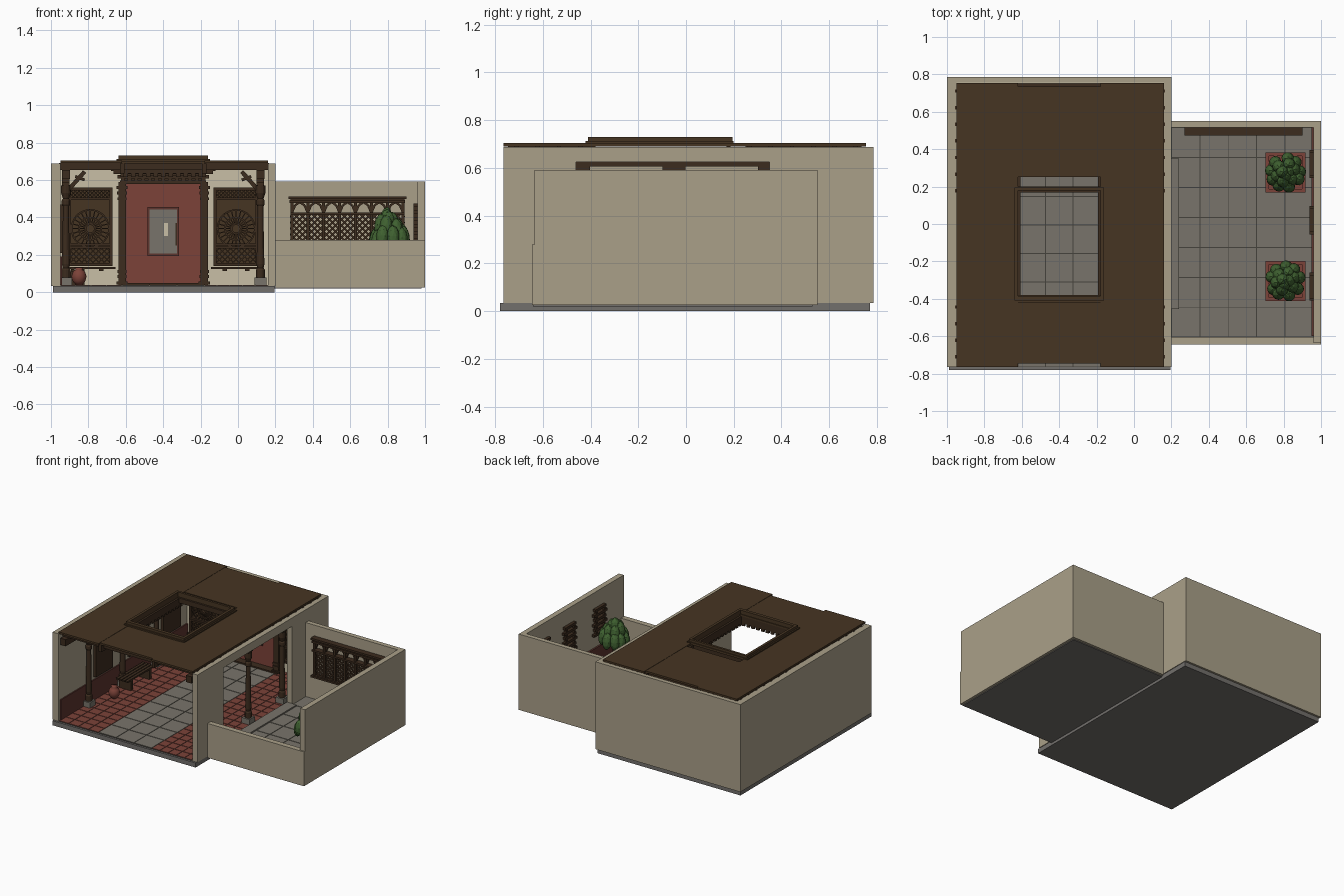
import bpy, bmesh, math, random
from mathutils import Matrix, Vector

random.seed(4)
if "Cube" in bpy.data.objects:
    bpy.data.objects.remove(bpy.data.objects["Cube"])


def material(name, *rgb):
    m = bpy.data.materials.new(name)
    m.use_nodes = True
    m.diffuse_color = (*rgb, 1)
    m.node_tree.nodes["Principled BSDF"].inputs["Base Color"].default_value = (*rgb, 1)
    return m


PLASTER = material("beige plaster", .40, .35, .25)
CREAM = material("cream plaster", .58, .52, .38)
ROOF = material("roof timber", .062, .035, .016)
WOOD = material("dark carved wood", .045, .025, .013)
RED = material("red clay", .20, .055, .04)
STONE = material("grey stone", .19, .175, .145)
SLAB = material("foundation grey", .17, .16, .15)
DADO = material("dark red dado", .11, .035, .028)
GROUT = material("dark grout", .06, .055, .045)
LEAF = material("leaf green", .05, .12, .03)


def box(bm, x, y, z):
    """Box from three (low, high) ranges."""
    size = [b - a for a, b in (x, y, z)]
    mid = [(a + b) / 2 for a, b in (x, y, z)]
    bmesh.ops.create_cube(bm, size=1, matrix=Matrix.Translation(mid) @ Matrix.Diagonal((*size, 1)))


def bar(bm, p, q, y, w, d):
    """Slanted bar between two (x, z) points at depth y."""
    dx, dz = q[0] - p[0], q[1] - p[1]
    m = Matrix.Translation(((p[0] + q[0]) / 2, y, (p[1] + q[1]) / 2))
    m = m @ Matrix.Rotation(-math.atan2(dz, dx), 4, 'Y')
    bmesh.ops.create_cube(bm, size=1, matrix=m @ Matrix.Diagonal((math.hypot(dx, dz), d, w, 1)))


def around(c, half):
    return (c - half, c + half)


def finish(bm, name, mat, smooth=False):
    mesh = bpy.data.meshes.new(name)
    bm.to_mesh(mesh)
    bm.free()
    ob = bpy.data.objects.new(name, mesh)
    bpy.context.collection.objects.link(ob)
    mesh.materials.append(mat)
    if smooth:
        for f in mesh.polygons:
            f.use_smooth = True
    return ob


def boxes(name, mat, *ranges):
    bm = bmesh.new()
    for r in ranges:
        box(bm, *r)
    return finish(bm, name, mat)


def lathe(bm, x, y, profile, sides):
    rings = [[bm.verts.new((x + r * math.cos(t), y + r * math.sin(t), z))
              for t in (math.tau * i / sides for i in range(sides))] for r, z in profile]
    for a, b in zip(rings, rings[1:]):
        for i in range(sides):
            j = (i + 1) % sides
            bm.faces.new((a[i], a[j], b[j], b[i]))
    bm.faces.new(rings[0][::-1])
    bm.faces.new(rings[-1])


def lattice(bm, x0, x1, z0, z1, y, step, w):
    """Crossed diagonal strips clipped to a rectangle."""
    h = z1 - z0
    c = x0 - h + step / 2
    while c < x1:
        a, b = max(x0, c), min(x1, c + h)
        if b - a > w:
            for f in (lambda v: v, lambda v: x0 + x1 - v):
                bar(bm, (f(a), z0 + a - c), (f(b), z0 + b - c), y, w, w)
        c += step


def frame(bm, x, y, z, w):
    box(bm, x, y, (z[0], z[0] + w))
    box(bm, x, y, (z[1] - w, z[1]))
    box(bm, (x[0], x[0] + w), y, z)
    box(bm, (x[1] - w, x[1]), y, z)


# Main extents
L, R, MID = -.95, .16, -.40
WELL = (-.62, -.18)
FLOOR, TOP = .04, .688

# Foundations and walls
boxes("hall_foundation", SLAB, ((-.99, .195), (-.78, .77), (0, FLOOR - .006)))
boxes("garden_foundation", SLAB, ((.195, .98), (-.64, .53), (.02, FLOOR - .006)))
boxes("hall_side_walls", PLASTER,
      ((-1, L), (-.765, .785), (FLOOR - .006, TOP)),
      ((R, .2), (-.765, -.46), (FLOOR - .006, TOP)),
      ((R, .2), (.35, .785), (FLOOR - .006, TOP)),
      ((R, .2), (-.46, .35), (.625, TOP)))
boxes("hall_back_wall", PLASTER, ((L, R), (.757, .785), (FLOOR - .006, TOP)))
boxes("hall_back_lining", CREAM, ((L, R), (.752, .757), (FLOOR, TOP)))
boxes("garden_walls", PLASTER,
      ((.2, .96), (.515, .55), (.025, .592)),
      ((.96, 1), (-.635, .55), (.025, .592)),
      ((.2, 1), (-.645, -.605), (.025, .28)))
boxes("garden_step", STONE, ((.16, .24), (-.455, .35), (.035, .05)))


# Tiled floors
def tiles(name, mat, x, y, size):
    nx, ny = (max(1, round((r[1] - r[0]) / size)) for r in (x, y))
    sx, sy, g = (x[1] - x[0]) / nx, (y[1] - y[0]) / ny, .0025
    bm = bmesh.new()
    for i in range(nx):
        for j in range(ny):
            a, b = x[0] + i * sx, y[0] + j * sy
            box(bm, (a + g, a + sx - g), (b + g, b + sy - g), (FLOOR - .004, FLOOR))
    finish(bm, name, mat)


boxes("floor_grout", GROUT, ((L, R), (-.765, .755), (.033, .037)),
      ((.2, .96), (-.605, .515), (.033, .037)))
HALL_Y = (-.765, .755)
tiles("red_tiles_left", RED, (L, WELL[0]), HALL_Y, .075)
tiles("red_tiles_right", RED, (WELL[1], R), HALL_Y, .075)
tiles("hall_stone_tiles", STONE, WELL, HALL_Y, .15)
tiles("garden_stone_tiles", STONE, (.2, .96), (-.605, .515), .15)

# Roof with a light well
deck = (.69, .704)
boxes("roof_deck", ROOF,
      ((L, WELL[0]), (-.765, .755), deck), ((WELL[1], R), (-.765, .755), deck),
      (WELL, (-.745, -.38), (.688, .702)), (WELL, (.25, .735), (.688, .702)))
bm = bmesh.new()
for ring_x, ring_y, z in ((.24, (-.41, .195), (.70, .73)), (.25, (-.42, .2), (.695, .712))):
    x = around(MID, ring_x)
    for s in (0, 1):
        inner = WELL[s]
        box(bm, tuple(sorted((x[s], inner))), ring_y, z)
    box(bm, WELL, (ring_y[0], -.385), z)
    box(bm, WELL, (.178, ring_y[1]), z)
finish(bm, "light_well_frame", ROOF)

# Rafters and hanging trim under the well
bm = bmesh.new()
for i in range(17):
    y = -.71 + i * .0888
    if -.42 < y < .15:
        box(bm, (L, WELL[0]), around(y, .009), (.655, TOP))
        box(bm, (WELL[1], R), around(y, .009), (.655, TOP))
    else:
        box(bm, (L - .007, R + .007), around(y, .009), (.655, .692))
finish(bm, "rafters", WOOD)
bm = bmesh.new()
for x in WELL:
    box(bm, around(x, .012), (-.745, .735), (.635, TOP))
for y in (-.395, .262):
    box(bm, WELL, around(y, .012), (.635, TOP))
    for i in range(11):
        box(bm, around(-.6 + i * .04, .012), around(y, .008), (.615, .635))
for i in range(16):
    for x in WELL:
        box(bm, around(x, .008), around(-.38 + i * .042, .012), (.615, .635))
finish(bm, "well_trim", WOOD)

# Columns along both sides, with stone feet, struts and beams
COL_X, COL_Y = (-.92, .12), (-.45, -.05, .35)
shaft = [(.024, .08), (.024, .12), (.017, .13), (.021, .15), (.018, .3), (.016, .46),
         (.023, .47), (.023, .49), (.016, .5), (.026, .53), (.026, .57)]
wood, feet = bmesh.new(), bmesh.new()
for x in COL_X:
    s = 1 if x < MID else -1
    for y in COL_Y:
        box(feet, around(x, .032), around(y, .032), (FLOOR, .08))
        lathe(wood, x, y, shaft, 12)
        box(wood, around(x, .02), around(y, .03), (.57, .587))
        box(wood, around(x, .02), around(y, .048), (.587, .605))
        bar(wood, (x + s * .015, .55), (x + s * .1, .645), y, .022, .025)
        bar(wood, (x + s * .05, .62), (x + s * .1, .60), y, .015, .02)
    box(wood, around(x, .022), (-.755, .75), (.605, .655))
finish(wood, "side_columns_and_beams", WOOD)
finish(feet, "column_feet", STONE)

# Red panel with niche inside a carved portico on the back wall
PANEL = (-.6, -.2)
boxes("red_back_panel", RED, (PANEL, (.744, .752), (FLOOR, .59)))
bm = bmesh.new()
frame(bm, (-.485, -.315), (.734, .744), (.195, .455), .012)
finish(bm, "niche_frame", DADO)
boxes("niche_pane", STONE, ((-.474, -.326), (.739, .744), (.206, .444)))
boxes("niche_latch", WOOD, ((-.335, -.326), (.732, .744), (.25, .37)))
boxes("niche_ornament", CREAM, ((-.395, -.375), (.735, .739), (.3, .37)))
bm = bmesh.new()
for x in WELL:
    box(bm, around(x, .02), (.705, .745), (FLOOR, .59))
    for z, half in ((.05, .03), (.085, .025), (.11, .024), (.5, .024), (.53, .026), (.56, .029)):
        box(bm, around(x, half), (.698, .75), around(z, .008))
for z, half, y in ((.588, .23, .705), (.618, .245, .695), (.64, .265, .685), (.657, .28, .68)):
    box(bm, around(MID, half), (y, .752), around(z, .009))
box(bm, around(MID, .22), (.715, .752), (.58, .66))
for i in range(13):
    box(bm, around(MID - .216 + i * .036, .01), (.698, .75), (.594, .612))
box(bm, around(MID, .24), (.69, .75), (FLOOR, .05))
finish(bm, "portico", WOOD)


# Carved fan windows
def fan_window(name, cx):
    y = .735
    boxes(name + "_backing", ROOF, (around(cx, .11), (.746, .752), (.14, .555)))
    bm = bmesh.new()
    frame(bm, around(cx, .12), (.722, .75), (.14, .56), .016)
    for z, half in ((.13, .135), (.24, .118), (.255, .112), (.5, .112)):
        box(bm, around(cx, half), (.718, .75), around(z, .006))
    lattice(bm, cx - .105, cx + .105, .155, .235, y, .03, .006)
    lattice(bm, cx - .105, cx + .105, .505, .545, y, .02, .005)
    hub = .34
    for r, n in ((.025, 12), (.06, 20), (.1, 28)):
        pts = [(cx + r * math.cos(math.tau * i / n), hub + r * math.sin(math.tau * i / n))
               for i in range(n + 1)]
        for p, q in zip(pts, pts[1:]):
            bar(bm, p, q, y, .009, .018)
    for i in range(24):
        c, s = math.cos(math.tau * i / 24), math.sin(math.tau * i / 24)
        bar(bm, (cx + .02 * c, hub + .02 * s), (cx + .1 * c, hub + .1 * s), y, .006, .012)
    for s in (-1, 1):
        box(bm, around(cx + s * .06, .012), (.728, .75), (.115, .13))
    finish(bm, name, WOOD)


fan_window("left_fan_window", .0 - .79)
fan_window("right_fan_window", -.01)

# Garden lattice screen
SX = (.28, .89)
bm = bmesh.new()
frame(bm, SX, (.485, .515), (.22, .5), .014)
for z, grow in ((.505, .01), (.485, .004), (.42, 0), (.225, .01)):
    box(bm, (SX[0] - grow, SX[1] + grow), (.472, .515), around(z, .007))
lattice(bm, *SX, .234, .42, .503, .032, .009)
for i in range(8):
    x = SX[0] + .008 + i * .085
    box(bm, around(x, .008), (.485, .512), (.23, .49))
    if i < 7:
        m = x + .0425
        for s in (-1, 1):
            bar(bm, (m + s * .04, .43), (m + s * .025, .465), .5, .012, .014)
            bar(bm, (m + s * .025, .465), (m, .482), .5, .012, .014)
finish(bm, "garden_screen", WOOD)


# Slatted wall panels and low dados
def slats(bm, x, y, half, z0, z1):
    for i in range(6):
        box(bm, x, around(y, half - .012 * (i % 2)), around(z0 + (z1 - z0) * i / 5, .009))
    for s in (-1, 1):
        box(bm, x, around(y + s * half * .6, .006), (z0, z1))


bm = bmesh.new()
for y in (.32, .02, -.335):
    slats(bm, (.938, .96), y, .075, .28, .465)
finish(bm, "garden_wall_slats", WOOD)
bm = bmesh.new()
for y in (-.25, .15, .55):
    frame(bm, (L, L + .02), around(y, .1), (.21, .47), .02)
    slats(bm, (L, L + .012), y, .09, .23, .45)
    for s in (-1, 1):
        box(bm, (L, L + .02), around(y + s * .09, .012), (.21, .47))
finish(bm, "hall_wall_windows", WOOD)
boxes("garden_dado", DADO, ((.948, .96), (-.6, .515), (FLOOR, .18)))
boxes("hall_dado", DADO, ((L, L + .009), (-.75, .75), (FLOOR, .19)))

# Bench and clay pot
bm = bmesh.new()
for i in range(4):
    box(bm, around(-.91 + i * .026, .01), (-.13, .19), (.112, .124))
for y in (-.08, .14):
    box(bm, (-.92, -.822), around(y, .014), (FLOOR, .112))
finish(bm, "bench", WOOD)
bm = bmesh.new()
lathe(bm, -.85, -.25, [(.018, .04), (.034, .06), (.04, .085), (.032, .11), (.018, .122),
                       (.024, .132)], 20)
finish(bm, "clay_pot", RED, True)

# Planters with leafy shrubs
for n, y in (("back", .275), ("front", -.305)):
    x = .81
    bm = bmesh.new()
    frame_z = (FLOOR, .075)
    for s in (-1, 1):
        box(bm, around(x + s * .098, .009), around(y, .107), frame_z)
        box(bm, around(x, .107), around(y + s * .098, .009), frame_z)
    box(bm, around(x, .09), around(y, .09), (FLOOR, .065))
    finish(bm, n + "_planter", RED)
    bm = bmesh.new()
    lathe(bm, x, y, [(.014, .06), (.01, .2), (.008, .33)], 8)
    finish(bm, n + "_trunk", WOOD)
    bm = bmesh.new()
    for count, radius, z in ((9, .078, .3), (6, .05, .355), (3, .02, .385)):
        for i in range(count):
            t = math.tau * (i + random.random() * .4) / count
            at = Vector((x + radius * math.cos(t), y + radius * math.sin(t),
                         z + random.uniform(-.025, .015)))
            turn = Matrix.Rotation(t, 4, 'Z') @ Matrix.Rotation(-.15, 4, 'Y')
            bmesh.ops.create_icosphere(bm, subdivisions=2, radius=1, matrix=Matrix.Translation(at)
                                       @ turn @ Matrix.Diagonal((.032, .034, .062, 1)))
    finish(bm, n + "_leaves", LEAF)
